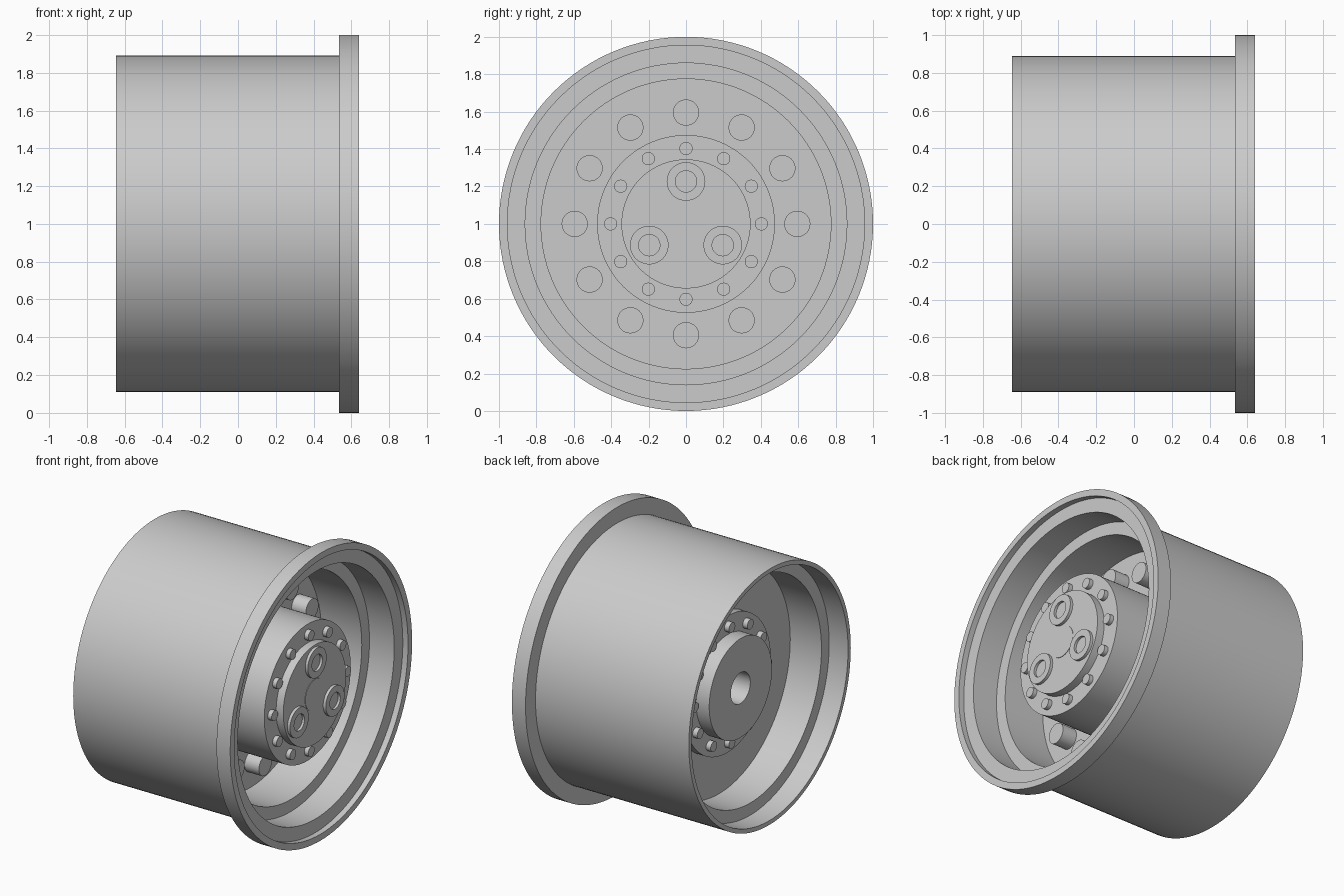
import bpy, bmesh
from math import sin, cos, pi, radians

if "Cube" in bpy.data.objects:
    bpy.data.objects.remove(bpy.data.objects["Cube"])


def lathe(name, profile, centres=((0, 0),), segs=128, closed=False):
    """Revolve (x, radius) points around the x axis at each (y, z) centre."""
    bm = bmesh.new()
    for cy, cz in centres:
        rings = []
        for x, r in profile:
            if r == 0:
                rings.append([bm.verts.new((x, cy, 1 + cz))] * segs)
            else:
                rings.append([bm.verts.new((x, cy + r * cos(2 * pi * i / segs),
                                            1 + cz + r * sin(2 * pi * i / segs)))
                              for i in range(segs)])
        pairs = list(zip(rings, rings[1:]))
        if closed:
            pairs.append((rings[-1], rings[0]))
        for a, b in pairs:
            for i in range(segs):
                j = (i + 1) % segs
                quad = list(dict.fromkeys((a[i], a[j], b[j], b[i])))
                bm.faces.new(quad)
    bmesh.ops.recalc_face_normals(bm, faces=bm.faces)
    mesh = bpy.data.meshes.new(name)
    bm.to_mesh(mesh)
    bm.free()
    ob = bpy.data.objects.new(name, mesh)
    bpy.context.collection.objects.link(ob)
    bpy.ops.object.select_all(action='DESELECT')
    ob.select_set(True)
    bpy.context.view_layer.objects.active = ob
    bpy.ops.object.shade_smooth_by_angle(angle=radians(30))
    return ob


def ring_of(count, radius):
    """Centres spaced evenly on a circle, starting at the top."""
    return [(radius * sin(2 * pi * i / count), radius * cos(2 * pi * i / count))
            for i in range(count)]


def pin(x0, x1, r):
    return [(x0, 0), (x0, r), (x1, r), (x1, 0)]


# Rim barrel with flange, stepped inside and web disc
lathe("rim", [
    (-0.645, 0.86), (-0.645, 0.89), (0.535, 0.89), (0.535, 1.0),
    (0.64, 1.0), (0.64, 0.955), (0.60, 0.955), (0.60, 0.86),
    (0.41, 0.86), (0.41, 0.775), (0.10, 0.775), (0.10, 0.40),
    (-0.26, 0.40), (-0.26, 0.775), (-0.50, 0.775), (-0.50, 0.86)], closed=True)

# Hub with front cap, rear boss and blind axle bore
lathe("hub", [
    (0.59, 0), (0.59, 0.345), (0.535, 0.345), (0.535, 0.475),
    (-0.32, 0.475), (-0.32, 0.345), (-0.42, 0.345), (-0.42, 0.107),
    (0.50, 0.107), (0.50, 0)])
lathe("centre_plug", pin(0.57, 0.593, 0.107), segs=64)

# Bolts on the web disc and on both hub faces
lathe("wheel_bolts", pin(0.08, 0.21, 0.07), ring_of(12, 0.595), 32)
lathe("front_hub_bolts", pin(0.52, 0.565, 0.035), ring_of(12, 0.403), 24)
lathe("rear_hub_bolts", pin(-0.355, -0.30, 0.035), ring_of(12, 0.403), 24)

# Raised lugs with recessed centres on the cap
lathe("cap_lugs", [(0.57, 0), (0.57, 0.103), (0.61, 0.103), (0.61, 0.057),
                   (0.593, 0.057), (0.593, 0)], ring_of(3, 0.227), 48)
